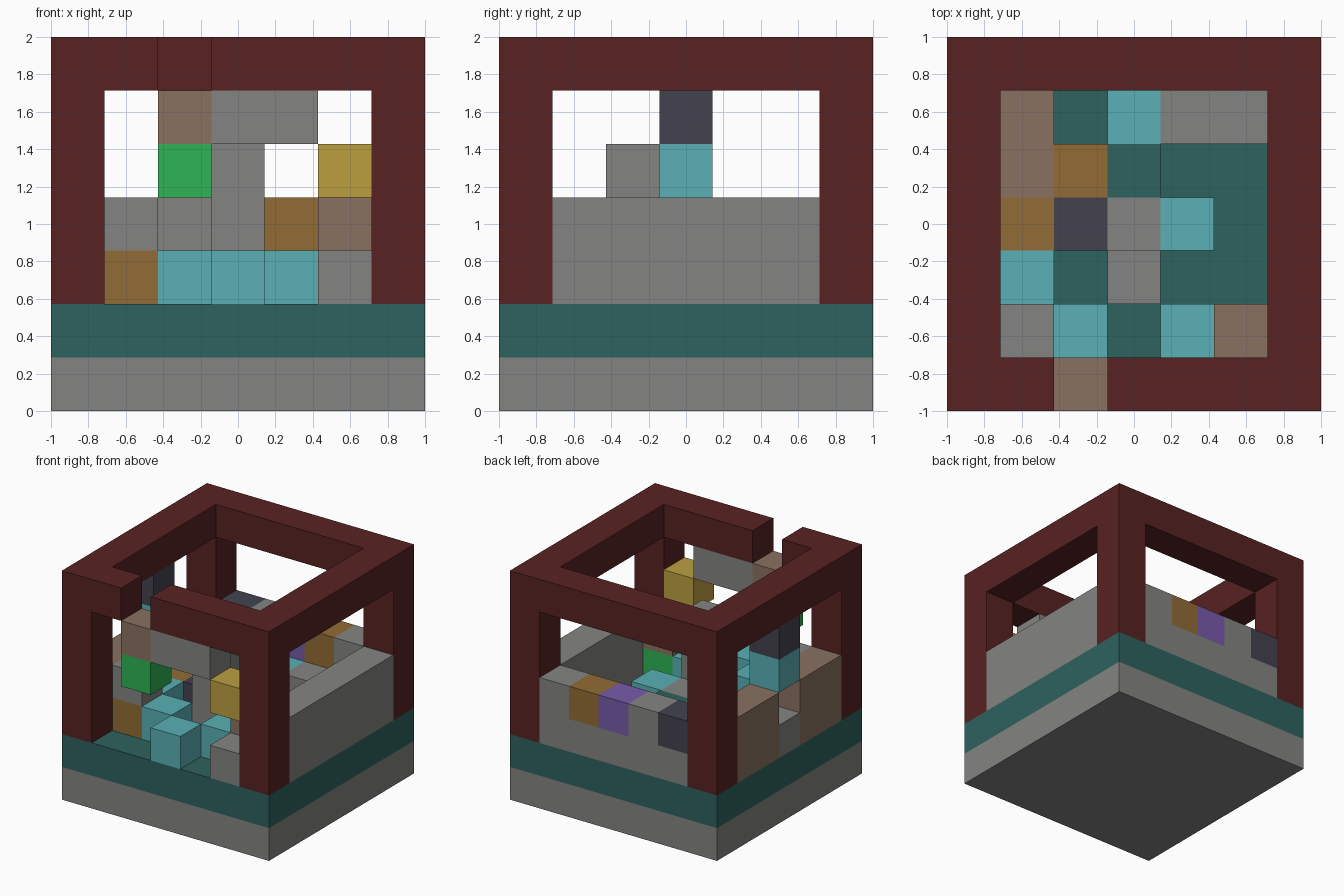
import bpy, bmesh
from mathutils import Vector

if "Cube" in bpy.data.objects:
    bpy.data.objects.remove(bpy.data.objects["Cube"], do_unlink=True)

N = 7            # blocks along each side
U = 2 / N        # block size


def linear(hex_code):
    vals = [int(hex_code[i:i + 2], 16) / 255 for i in (0, 2, 4)]
    return tuple(((v + 0.055) / 1.055) ** 2.4 if v > 0.04 else v / 12.92 for v in vals) + (1,)


def material(name, hex_code):
    mat = bpy.data.materials.new(name)
    mat.use_nodes = True
    mat.diffuse_color = linear(hex_code)
    bsdf = next(n for n in mat.node_tree.nodes if n.type == 'BSDF_PRINCIPLED')
    bsdf.inputs["Base Color"].default_value = linear(hex_code)
    return mat


stone = material("stone_grey", "848482")
teal = material("deep_teal", "2E625E")
red = material("dark_red", "582222")
brown = material("dusty_brown", "8A7161")
ochre = material("ochre", "926C36")
cyan = material("cyan", "5AB0B6")
slate = material("slate", "43424F")
green = material("green", "2EB355")
yellow = material("yellow", "BC9F40")
purple = material("purple", "785BAA")


def blocks(name, mat, *cells):
    """Boxes on the block grid: column, row, level, then optional size."""
    bm = bmesh.new()
    for cell in cells:
        low = Vector(cell[:3])
        size = Vector(cell[3:] or (1, 1, 1))
        verts = bmesh.ops.create_cube(bm, size=1)["verts"]
        for v in verts:
            g = low + Vector([(v.co[a] + 0.5) * size[a] for a in range(3)])
            v.co = Vector((g.x - N / 2, g.y - N / 2, g.z)) * U
    mesh = bpy.data.meshes.new(name)
    bm.to_mesh(mesh)
    bm.free()
    mesh.materials.append(mat)
    obj = bpy.data.objects.new(name, mesh)
    bpy.context.collection.objects.link(obj)
    return obj


# Layered base
blocks("base_slab", stone, (0, 0, 0, N, N, 1))
blocks("floor_slab", teal, (0, 0, 1, N, N, 1))

# Corner posts and the top ring, with one gap at the front
blocks("corner_posts", red, *[(x, y, 2, 1, 1, 4) for x in (0, 6) for y in (0, 6)])
blocks("top_ring", red, (0, 1, 6, 1, 5, 1), (6, 1, 6, 1, 5, 1), (0, 6, 6, N, 1, 1),
       (0, 0, 6, 2, 1, 1), (3, 0, 6, 4, 1, 1))

# Right wall seen from the front, plain stone
blocks("stone_side_wall", stone, (6, 1, 2, 1, 5, 2))

# Back wall with coloured blocks in its upper course
blocks("back_wall", stone, (1, 6, 2, 5, 1, 1), (2, 6, 3), (5, 6, 3))
blocks("back_wall_slate_block", slate, (1, 6, 3))
blocks("back_wall_purple_block", purple, (3, 6, 3))
blocks("back_wall_ochre_block", ochre, (4, 6, 3))

# Brown side wall with a window, and two blocks above the window
blocks("brown_side_wall", brown, (0, 1, 2, 1, 2, 2), (0, 4, 2, 1, 2, 2))
blocks("window_sill", stone, (0, 3, 2))
blocks("window_lintel", cyan, (0, 3, 4))
blocks("window_cap", slate, (0, 3, 5))

# Loose blocks in the front opening
blocks("front_cyan_block", cyan, (3, 0, 2))
blocks("front_stone_block", stone, (5, 0, 2))
blocks("front_green_block", green, (2, 0, 4))
blocks("front_yellow_block", yellow, (5, 0, 4))
blocks("front_brown_block", brown, (2, 0, 5))
blocks("front_stone_beam", stone, (3, 0, 5, 2, 1, 1))

# Blocks standing inside
blocks("stone_column", stone, (3, 2, 2, 1, 1, 3))
blocks("inner_stone_blocks", stone, (1, 1, 3), (3, 3, 2), (4, 5, 2, 2, 1, 1))
blocks("inner_cyan_blocks", cyan, (2, 1, 2), (4, 1, 2), (1, 2, 2), (4, 3, 2), (3, 5, 2))
blocks("inner_ochre_blocks", ochre, (1, 1, 2), (1, 3, 2), (2, 4, 2))
blocks("inner_brown_blocks", brown, (1, 4, 2, 1, 2, 1), (5, 1, 3))
blocks("inner_green_block", green, (5, 1, 2))
blocks("inner_slate_block", slate, (2, 3, 2))
blocks("inner_teal_block", teal, (3, 4, 2))
